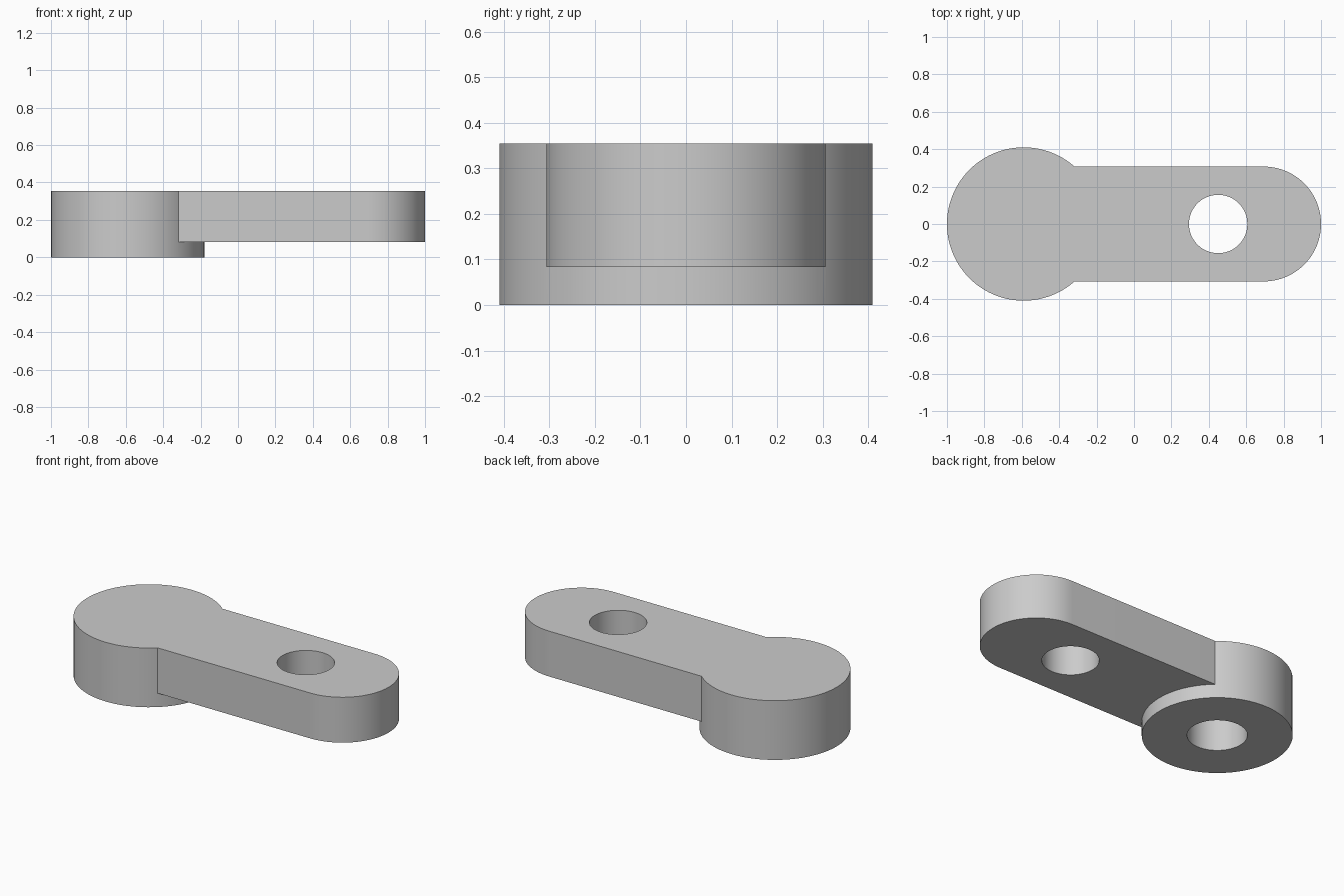
import bpy, bmesh, math
from mathutils import Vector

if "Cube" in bpy.data.objects:
    bpy.data.objects.remove(bpy.data.objects["Cube"], do_unlink=True)

TOP, ARM_BOTTOM = 0.355, 0.083
HUB_X, HUB_R = -0.59, 0.41
ARM_R = 0.307
TIP_X = 1 - ARM_R

grey = bpy.data.materials.new("light_grey")
grey.use_nodes = True
colour = (0.6, 0.6, 0.6, 1)
grey.diffuse_color = colour
grey.node_tree.nodes["Principled BSDF"].inputs["Base Color"].default_value = colour


def arc(x, r, start, end, steps):
    angles = [math.radians(start + (end - start) * i / steps) for i in range(steps + 1)]
    return [(x + r * math.cos(a), r * math.sin(a)) for a in angles]


def prism(name, outline, z0, z1):
    """Extrude a flat outline upwards."""
    bm = bmesh.new()
    face = bm.faces.new([bm.verts.new((x, y, z0)) for x, y in outline])
    lifted = bmesh.ops.extrude_face_region(bm, geom=[face])["geom"]
    verts = [v for v in lifted if isinstance(v, bmesh.types.BMVert)]
    bmesh.ops.translate(bm, verts=verts, vec=Vector((0, 0, z1 - z0)))
    bmesh.ops.recalc_face_normals(bm, faces=bm.faces)
    mesh = bpy.data.meshes.new(name)
    bm.to_mesh(mesh)
    bm.free()
    mesh.materials.append(grey)
    obj = bpy.data.objects.new(name, mesh)
    bpy.context.collection.objects.link(obj)
    return obj


def cylinder(name, x, r, z0, z1):
    return prism(name, arc(x, r, 0, 360, 96)[:-1], z0, z1)


def combine(target, tool, operation):
    mod = target.modifiers.new(operation.lower(), "BOOLEAN")
    mod.operation, mod.solver, mod.object = operation, "EXACT", tool
    bpy.ops.object.modifier_apply(modifier=mod.name)
    bpy.data.objects.remove(tool, do_unlink=True)


# Tall round hub
link = cylinder("lever_link", HUB_X, HUB_R, 0, TOP)
bpy.context.view_layer.objects.active = link
link.select_set(True)

# Raised arm with a rounded tip
arm_outline = [(HUB_X, ARM_R), (HUB_X, -ARM_R)] + arc(TIP_X, ARM_R, -90, 90, 48)
combine(link, prism("arm", arm_outline, ARM_BOTTOM, TOP), "UNION")

# Through hole in the arm, blind socket under the hub
combine(link, cylinder("arm_hole", 0.45, 0.156, -0.1, 0.5), "DIFFERENCE")
combine(link, cylinder("hub_socket", HUB_X, 0.164, -0.1, 0.27), "DIFFERENCE")

bpy.ops.object.shade_smooth_by_angle(angle=math.radians(30))
